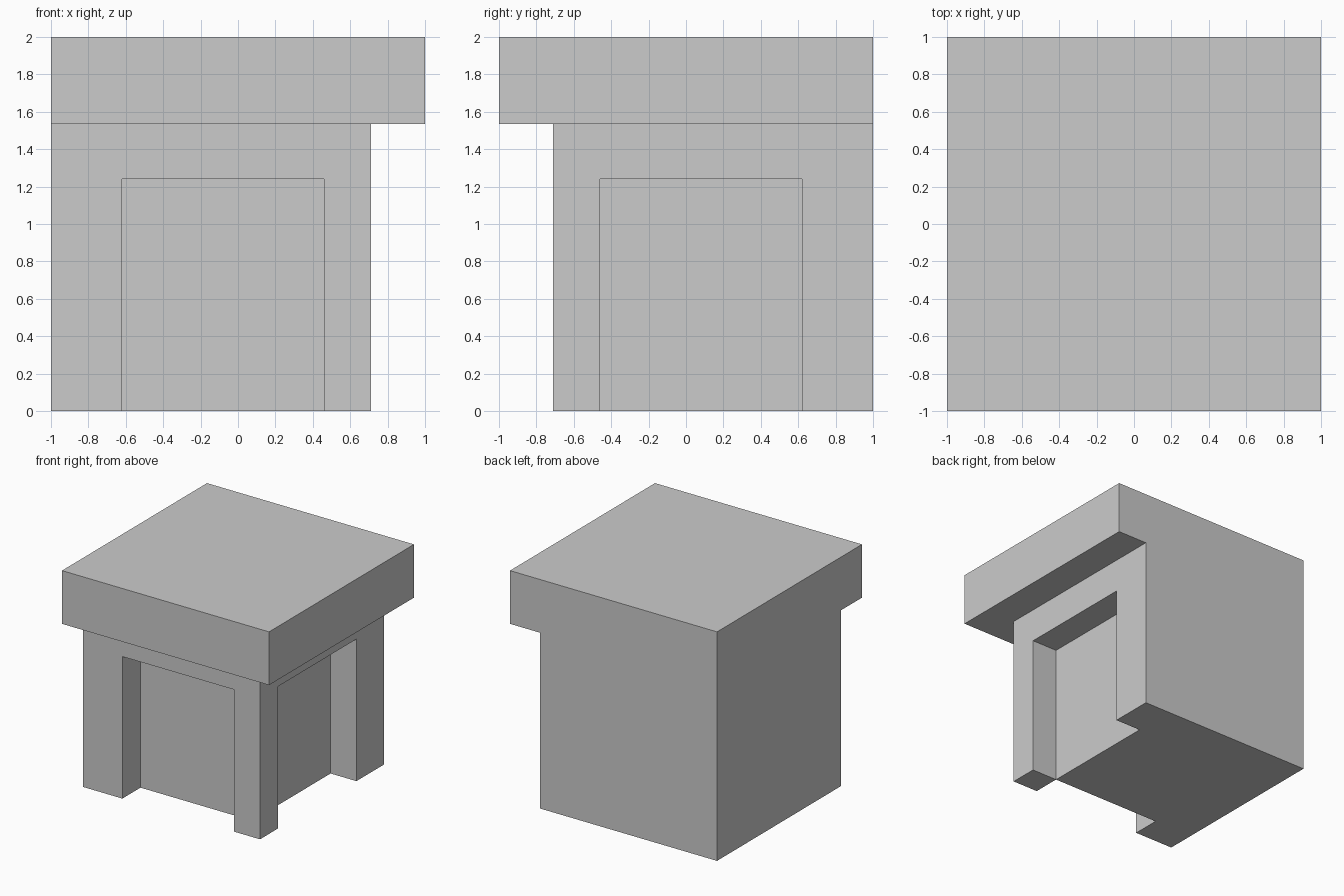
import bpy

if "Cube" in bpy.data.objects:
    bpy.data.objects.remove(bpy.data.objects["Cube"])


def box(name, low, high):
    """Axis-aligned box between two corners."""
    centre = [(a + b) / 2 for a, b in zip(low, high)]
    bpy.ops.mesh.primitive_cube_add(size=1, location=centre)
    obj = bpy.context.object
    obj.name = name
    obj.scale = [b - a for a, b in zip(low, high)]
    bpy.ops.object.transform_apply(location=True, rotation=False, scale=True)
    return obj


def carve(target, name, low, high):
    """Cut a box out of the target and discard the cutter."""
    cutter = box(name, low, high)
    cutter.hide_render = True
    mod = target.modifiers.new(name, 'BOOLEAN')
    mod.operation = 'DIFFERENCE'
    mod.solver = 'EXACT'
    mod.object = cutter
    bpy.context.view_layer.objects.active = target
    bpy.ops.object.modifier_apply(modifier=mod.name)
    bpy.data.objects.remove(cutter, do_unlink=True)


SLAB_Z = 1.535      # underside of the overhanging top
BODY = 0.71         # body face on the two open sides
CORE = 0.46         # back of the recesses
FAR = 0.62          # far edge of each recess
RECESS_Z = 1.24     # recess height
OUT = 1.5           # cutters reach past the block

# Solid block, left and back stay flush
block = box("corner_block", (-1, -1, 0), (1, 1, 2))

# Overhang under the top slab, front and right
carve(block, "front_overhang", (-OUT, -OUT, -1), (OUT, -BODY, SLAB_Z))
carve(block, "right_overhang", (BODY, -OUT, -1), (OUT, OUT, SLAB_Z))

# Recesses between the legs, meeting at the inner corner of the front post
carve(block, "front_recess", (-FAR, -OUT, -1), (CORE, -CORE, RECESS_Z))
carve(block, "right_recess", (CORE, -CORE, -1), (OUT, FAR, RECESS_Z))
